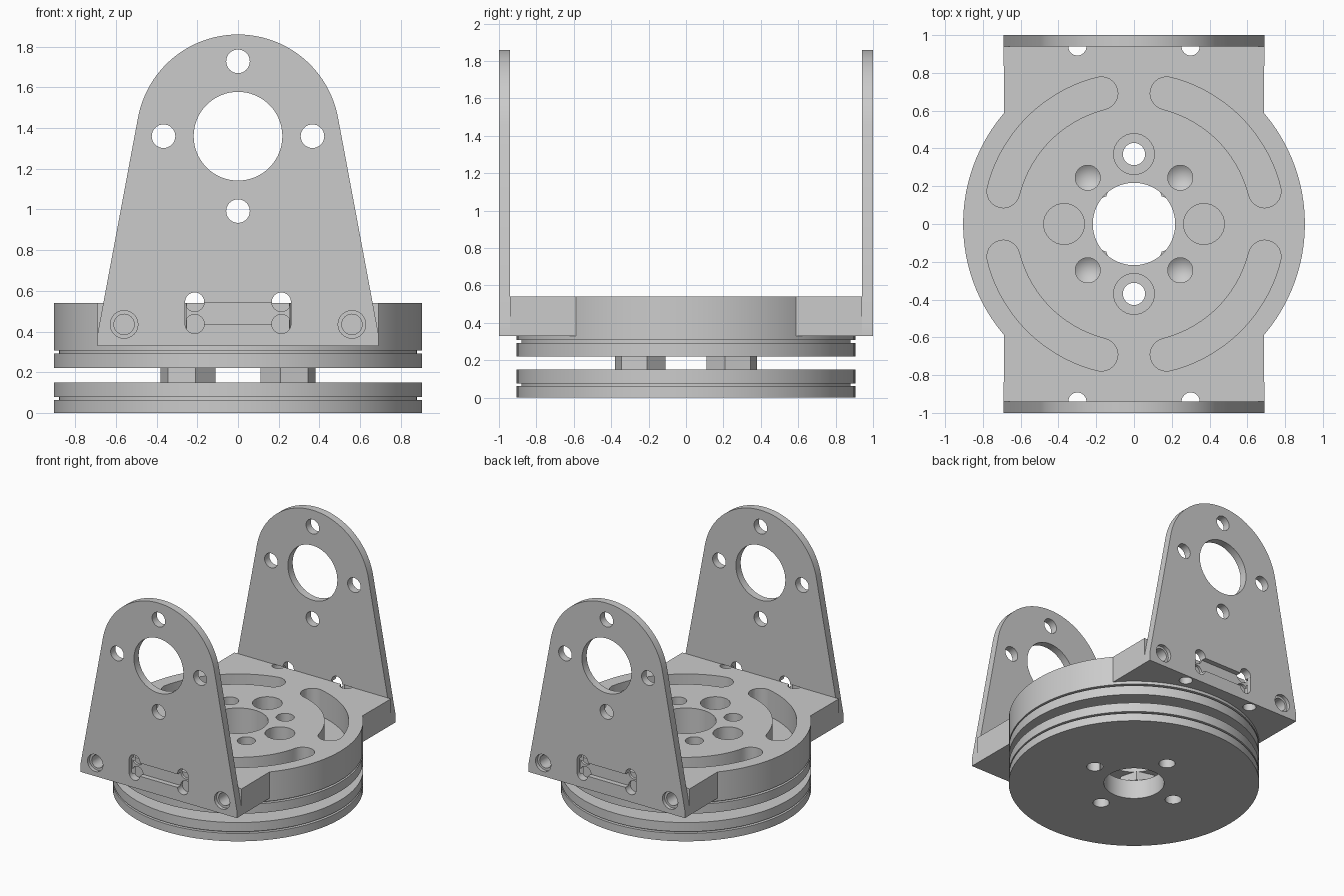
import bpy, bmesh
from math import sin, cos, pi, radians, asin
from mathutils import Matrix

if "Cube" in bpy.data.objects:
    bpy.data.objects.remove(bpy.data.objects["Cube"])


def finish(name, bm):
    bmesh.ops.remove_doubles(bm, verts=bm.verts, dist=1e-6)
    bmesh.ops.recalc_face_normals(bm, faces=bm.faces)
    me = bpy.data.meshes.new(name)
    bm.to_mesh(me)
    bm.free()
    ob = bpy.data.objects.new(name, me)
    bpy.context.collection.objects.link(ob)
    return ob


def arc(cx, cy, r, a0, a1, n=24):
    return [(cx + r * cos(radians(a0 + (a1 - a0) * i / n)),
             cy + r * sin(radians(a0 + (a1 - a0) * i / n))) for i in range(n + 1)]


def circle(cx, cy, r, n=32):
    return arc(cx, cy, r, 0, 360, n)[:-1]


def prism(name, pts, lo, hi, upright=False):
    """Extrude an outline along z, or along -y when upright."""
    bm = bmesh.new()
    face = bm.faces.new([bm.verts.new((x, y, lo)) for x, y in pts])
    ext = bmesh.ops.extrude_face_region(bm, geom=[face])
    bmesh.ops.translate(bm, vec=(0, 0, hi - lo),
                        verts=[v for v in ext["geom"] if isinstance(v, bmesh.types.BMVert)])
    if upright:
        bmesh.ops.rotate(bm, matrix=Matrix.Rotation(pi / 2, 3, 'X'), verts=bm.verts)
    return finish(name, bm)


def lathe(name, profile, n=96):
    """Closed ring made by turning a (radius, z) profile around z."""
    bm = bmesh.new()
    rings = [[bm.verts.new((r * cos(2 * pi * i / n), r * sin(2 * pi * i / n), z))
              for r, z in profile] for i in range(n)]
    m = len(profile)
    for i in range(n):
        a, b = rings[i], rings[(i + 1) % n]
        for j in range(m):
            k = (j + 1) % m
            bm.faces.new((a[j], b[j], b[k], a[k]))
    return finish(name, bm)


def drill(x, y, r, z_top, z_flat, z_tip):
    """Blind hole cutter with a conical end."""
    bm = bmesh.new()
    top, low = [[bm.verts.new((px, py, z)) for px, py in circle(x, y, r)] for z in (z_top, z_flat)]
    tip = bm.verts.new((x, y, z_tip))
    bm.faces.new(top)
    for i in range(32):
        j = (i + 1) % 32
        bm.faces.new((top[i], top[j], low[j], low[i]))
        bm.faces.new((low[i], low[j], tip))
    return finish("cutter", bm)


def cut(ob, cutters):
    for c in cutters:
        m = ob.modifiers.new("cut", 'BOOLEAN')
        m.operation, m.solver, m.object = 'DIFFERENCE', 'EXACT', c
    deps = bpy.context.evaluated_depsgraph_get()
    me = bpy.data.meshes.new_from_object(ob.evaluated_get(deps))
    ob.modifiers.clear()
    ob.data = me


def remove(cutters):
    for c in cutters:
        bpy.data.objects.remove(c)


R, GROOVE, BORE = 0.905, 0.88, 0.218
axis_spots = [(0.37 * cos(i * pi / 2), 0.37 * sin(i * pi / 2)) for i in range(4)]
diag_spots = [(x, y) for x in (-0.245, 0.245) for y in (-0.245, 0.245)]

# Lower and upper grooved discs
lower = lathe("lower_disc", [(BORE, 0), (R, 0), (R, 0.063), (GROOVE, 0.063), (GROOVE, 0.077),
                             (R, 0.077), (R, 0.15), (BORE, 0.15)])
upper = lathe("upper_disc", [(BORE, 0.22), (R, 0.22), (R, 0.293), (GROOVE, 0.293), (GROOVE, 0.307),
                             (R, 0.307), (R, 0.54), (BORE, 0.54)])

# Bolt holes through both discs
holes = [prism("cutter", circle(x, y, 0.059), -0.1, 0.7) for x, y in axis_spots]
cut(lower, holes)

# Counterbores, blind drilled holes and curved slots in the upper disc
holes += [prism("cutter", circle(x, y, 0.108), 0.34, 0.7) for x, y in axis_spots]
holes += [drill(x, y, 0.066, 0.7, 0.36, 0.31) for x, y in diag_spots]
for q in range(4):
    a, b = 14 + 90 * q, 76 + 90 * q
    ends = [(0.713 * cos(radians(t)), 0.713 * sin(radians(t))) for t in (a, b)]
    outline = (arc(0, 0, 0.8, a, b) + arc(*ends[1], 0.087, b, b + 180, 12)[1:]
               + arc(0, 0, 0.626, b, a)[1:] + arc(*ends[0], 0.087, a + 180, a + 360, 12)[1:-1])
    holes.append(prism("cutter", outline, 0.33, 0.7))
cut(upper, holes)
remove(holes)

# Hexagonal spacers between the discs
spacers = [prism("hex_spacer", arc(x, y, 0.14, 45 if x * y > 0 else 135,
                                   405 if x * y > 0 else 495, 6)[:-1], 0.15, 0.22)
           for x, y in diag_spots]

# Front ear of the platform, hugging the disc
W = 0.69
half = asin(W / R) * 180 / pi
ear = prism("front_ear", arc(0, 0, R - 0.002, 270 - half, 270 + half)
            + [(W, -0.94), (-W, -0.94)], 0.33, 0.54)

# Front upright bracket with rounded top
wall = prism("front_bracket", [(-W, 0.33), (W, 0.33), (W, 0.39)]
             + arc(0, 1.36, 0.5, 10.6, 169.4, 48) + [(-W, 0.39)], 0.94, 1.0, True)

# Holes shared by ear and bracket
shared = [prism("cutter", circle(s * 0.3, -0.94, 0.048), 0.2, 0.541) for s in (-1, 1)]
shared += [prism("cutter", circle(s * 0.56, 0.435, 0.05), 0.82, 1.1, True) for s in (-1, 1)]
cut(ear, shared)

# Motor bore, bolt circle, recess and corner countersinks in the bracket
own = [prism("cutter", circle(0, 1.36, 0.218, 64), 0.8, 1.1, True)]
own += [prism("cutter", circle(x, 1.36 + z, 0.058), 0.8, 1.1, True)
        for x, z in [(0, 0.368), (0, -0.368), (0.366, 0), (-0.366, 0)]]
own += [prism("cutter", circle(s * 0.56, 0.435, 0.068), 0.972, 1.1, True) for s in (-1, 1)]
own += [prism("cutter", circle(s * 0.213, z, 0.047), 0.9, 1.1, True)
        for s in (-1, 1) for z in (0.545, 0.437)]
own.append(prism("cutter", [(-0.26, 0.435), (0.26, 0.435), (0.26, 0.54), (-0.26, 0.54)],
                 0.96, 1.1, True))
cut(wall, shared + own)
remove(shared + own)

# Matching rear ear and bracket
rear = []
for ob, name in ((ear, "rear_ear"), (wall, "rear_bracket")):
    me = ob.data.copy()
    me.transform(Matrix.Rotation(pi, 4, 'Z'))
    new = bpy.data.objects.new(name, me)
    bpy.context.collection.objects.link(new)
    rear.append(new)

# Smooth round surfaces, keep edges crisp
bpy.ops.object.select_all(action='DESELECT')
for ob in [lower, upper, ear, wall] + spacers + rear:
    ob.select_set(True)
bpy.context.view_layer.objects.active = upper
bpy.ops.object.shade_smooth_by_angle(angle=radians(30))
